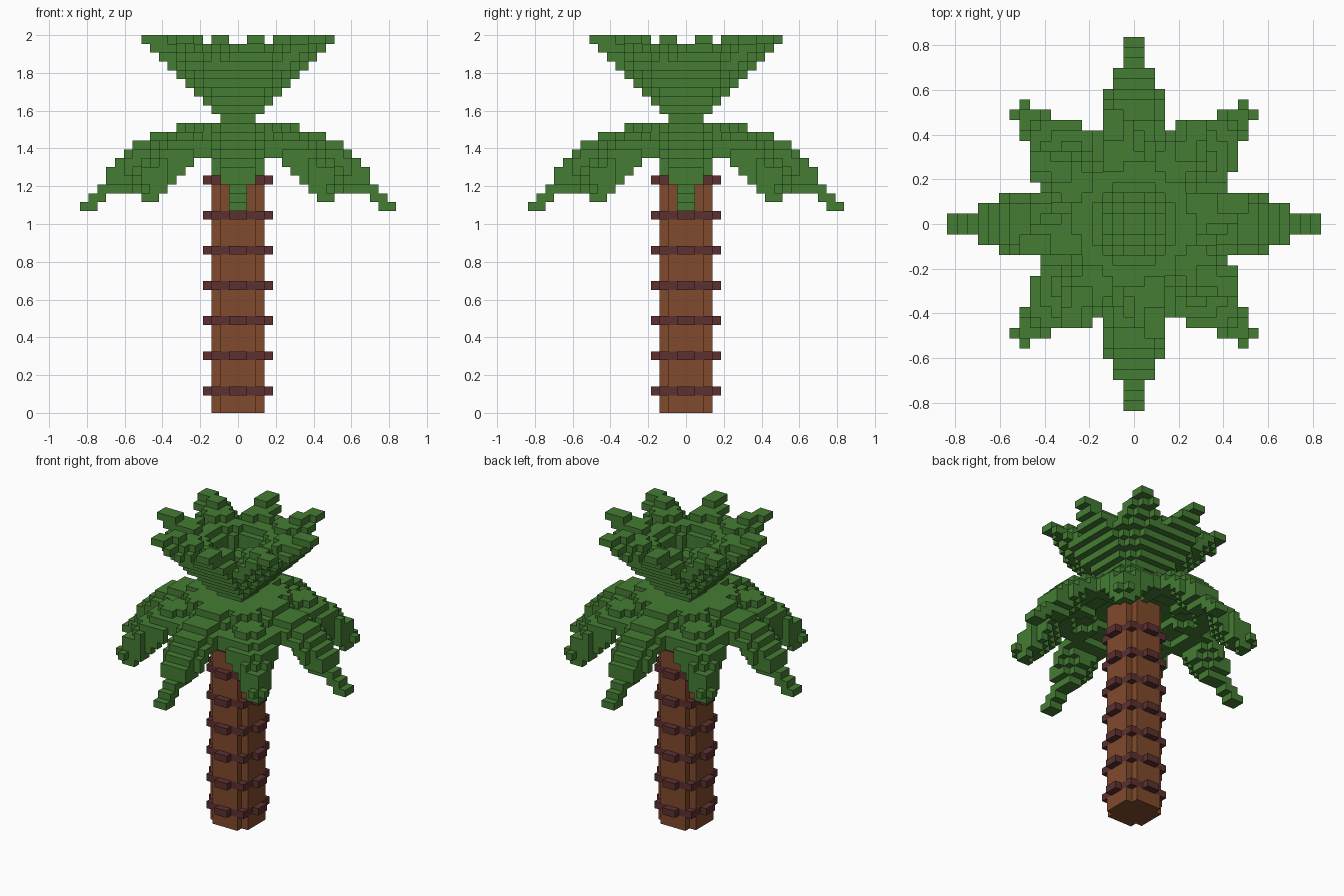
import bpy, bmesh, math
from mathutils import Vector

if "Cube" in bpy.data.objects:
    bpy.data.objects.remove(bpy.data.objects["Cube"], do_unlink=True)

ROWS = 43
V = 2.0 / ROWS                     # size of one block


def material(name, rgb):
    m = bpy.data.materials.new(name)
    m.diffuse_color = (*rgb, 1)
    m.use_nodes = True
    bsdf = m.node_tree.nodes["Principled BSDF"]
    bsdf.inputs["Base Color"].default_value = (*rgb, 1)
    bsdf.inputs["Roughness"].default_value = 0.9
    return m


GREEN = material("leaf green", (0.058, 0.200, 0.033))
BROWN = material("bark brown", (0.218, 0.069, 0.026))
DARK = material("dark ring brown", (0.107, 0.030, 0.030))


def block_object(name, cells, mat):
    """Mesh of the outer faces of a set of (column, row, level) blocks."""
    bm = bmesh.new()
    verts = {}

    def vert(p):
        key = tuple(p)
        if key not in verts:
            verts[key] = bm.verts.new(Vector(key) * V)
        return verts[key]

    for c in cells:
        for axis in range(3):
            for side in (0, 1):
                n = list(c)
                n[axis] += 2 * side - 1
                if tuple(n) in cells:
                    continue
                u, w = (axis + 1) % 3, (axis + 2) % 3
                loop = []
                for du, dw in ((0, 0), (1, 0), (1, 1), (0, 1)):
                    p = list(c)
                    p[axis] += side
                    p[u] += du
                    p[w] += dw
                    loop.append(vert(p))
                bm.faces.new(loop if side else loop[::-1])
    me = bpy.data.meshes.new(name)
    bm.to_mesh(me)
    bm.free()
    me.materials.append(mat)
    ob = bpy.data.objects.new(name, me)
    bpy.context.collection.objects.link(ob)


def grid(n):
    """Columns around the centre: index pair and centre point."""
    for i in range(-n, n):
        for j in range(-n, n):
            yield i, j, i + 0.5, j + 0.5


def lookup(table, d):
    """Value of the first step whose limit is not passed, else the last."""
    return next((v for limit, v in table if d <= limit), table[-1][1])


# Trunk: square with notched corners, interrupted by the rings
ring_rows = [2 + 4 * i for i in range(7)]
trunk = {(i, j, k) for i, j, x, y in grid(3) for k in range(31)
         if not (abs(x) > 2 and abs(y) > 2) and k not in ring_rows}
block_object("trunk", trunk, BROWN)

# Bark rings: full square plus a stub in the middle of each side
for n, k in enumerate(ring_rows):
    ring = {(i, j, k) for i, j, x, y in grid(4)
            if max(abs(x), abs(y)) < 3 or min(abs(x), abs(y)) < 1}
    block_object(f"bark_ring_{n + 1}", ring, DARK)

# Drooping fronds: levels and half widths by distance along a frond
TOP = ((7, 32), (10, 31), (12, 30), (13, 29), (14, 28), (15, 27),
       (16, 25), (17, 24), (18, 23))
STRAIGHT_BOTTOM = ((5, 31), (8, 30), (10, 29), (11, 27), (12, 26), (15, 25),
                   (16, 24), (18, 23))
DIAGONAL_BOTTOM = ((5, 31), (8, 30), (10, 29), (11, 28), (11.8, 27),
                   (12.1, 26), (14, 25), (15.2, 24), (18, 25))
STRAIGHT_WIDTH = ((13, 3), (15, 2), (18, 1), (99, 0))
DIAGONAL_WIDTH = ((12, 3.2), (14.5, 2.0), (15.8, 1.0), (99, 0))

droop = set()
for i, j, x, y in grid(18):
    ax, ay = abs(x), abs(y)
    straight = (max(ax, ay), min(ax, ay), STRAIGHT_WIDTH, STRAIGHT_BOTTOM)
    diagonal = ((ax + ay) / math.sqrt(2), abs(ax - ay) / math.sqrt(2),
                DIAGONAL_WIDTH, DIAGONAL_BOTTOM)
    fronds = sorted((straight, diagonal), key=lambda f: f[1])
    hits = [f for f in fronds if f[1] < lookup(f[2], f[0])]
    if not hits and math.hypot(x, y) < 9.3:
        hits = fronds                       # crown between the fronds
    if hits:
        d, w, _, bottoms = hits[0]
        sag = int(w / 2)                    # edges hang below the midrib
        top = lookup(TOP, d) - sag
        bottom = lookup(bottoms, d)
        if d <= 8:
            bottom -= sag
        elif bottoms is STRAIGHT_BOTTOM and 10 < d < 15:
            bottom += int(w)                # sides rise from the thick midrib
        for k in range(min(top, bottom), top + 1):
            droop.add((i, j, k))
block_object("drooping_fronds", droop, GREEN)

# Upper fronds: a bowl with a steep pit and eight tips, turned a little
TURN = math.radians(10.5)
PIT = {42: 7.8, 41: 5.6, 40: 4.3, 39: 3.5, 38: 3.0, 37: 2.6, 36: 1.9, 35: 0.8}
upper = set()
for i, j, x, y in grid(11):
    r = math.hypot(x, y)
    a = math.atan2(y, x) - TURN
    da = a - round(a / (math.pi / 4)) * math.pi / 4
    w = abs(r * math.sin(da))
    for k in range(33, ROWS):
        inside = PIT.get(k, 0) <= r <= k - 30.45 and max(abs(x), abs(y)) < k - 31
        if inside and w < 0.98 + 0.7 * (42 - k):
            upper.add((i, j, k))
block_object("upper_fronds", upper, GREEN)
